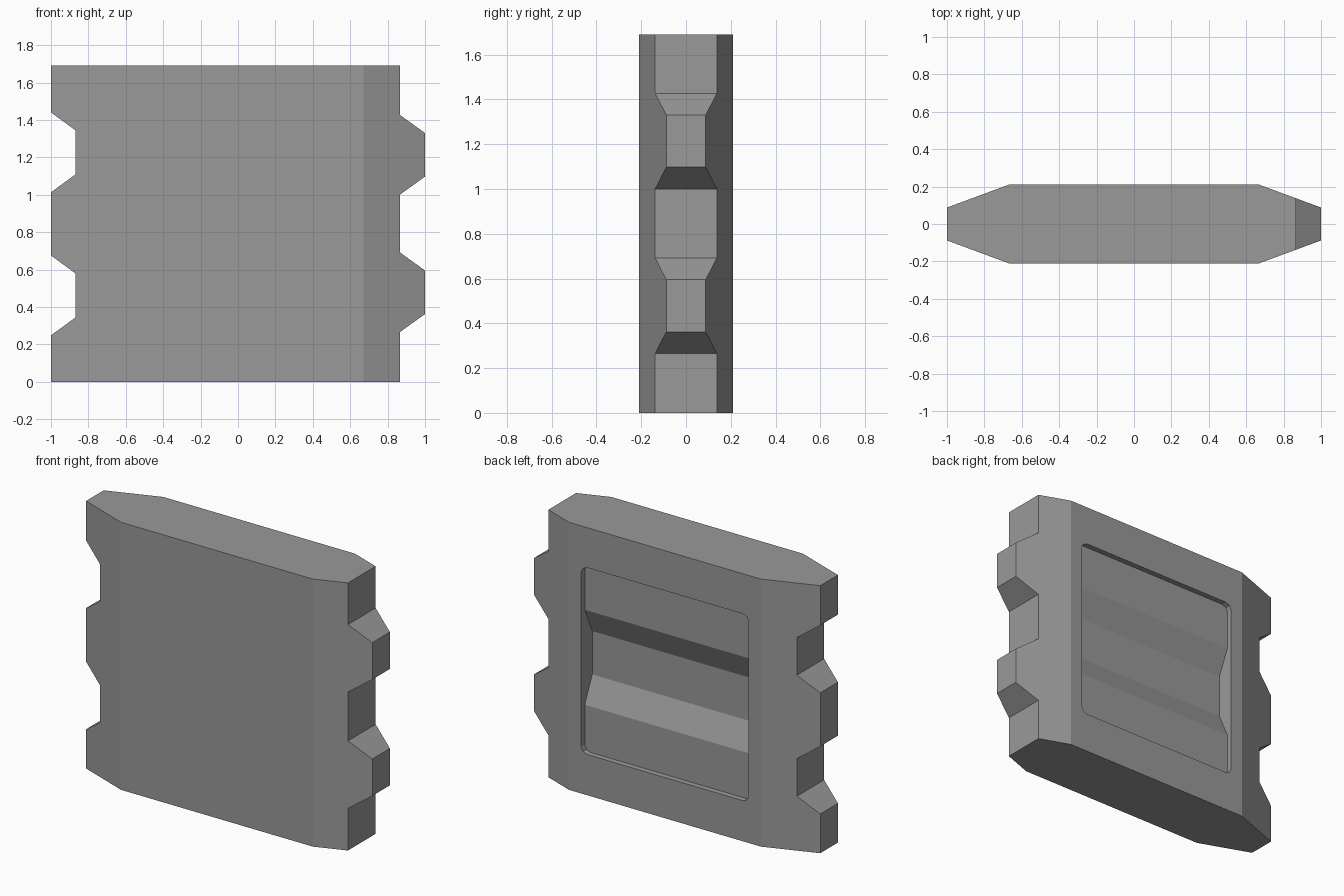
import bpy, bmesh
from mathutils import Vector

cube = bpy.data.objects.get("Cube")
if cube:
    bpy.data.objects.remove(cube, do_unlink=True)

grey = bpy.data.materials.new("plain_grey")
grey.use_nodes = True
COLOUR = (0.32, 0.32, 0.32, 1)
grey.diffuse_color = COLOUR
grey.node_tree.nodes["Principled BSDF"].inputs["Base Color"].default_value = COLOUR


def prism(name, outline, start, sweep):
    """Extrude an outline; start maps each 2D point to 3D."""
    bm = bmesh.new()
    face = bm.faces.new([bm.verts.new(start(*p)) for p in outline])
    new = bmesh.ops.extrude_face_region(bm, geom=[face])["geom"]
    bmesh.ops.translate(bm, vec=Vector(sweep),
                        verts=[v for v in new if isinstance(v, bmesh.types.BMVert)])
    bmesh.ops.recalc_face_normals(bm, faces=bm.faces)
    mesh = bpy.data.meshes.new(name)
    bm.to_mesh(mesh)
    bm.free()
    mesh.materials.append(grey)
    obj = bpy.data.objects.new(name, mesh)
    bpy.context.collection.objects.link(obj)
    return obj


def boolean(target, cutter, operation):
    mod = target.modifiers.new(cutter.name, "BOOLEAN")
    mod.operation, mod.object, mod.solver = operation, cutter, "EXACT"
    cutter.hide_render = True
    cutter.hide_set(True)
    bpy.context.view_layer.objects.active = target
    bpy.ops.object.modifier_apply(modifier=mod.name)
    bpy.data.objects.remove(cutter, do_unlink=True)


HEIGHT, HALF_DEPTH = 1.69, 0.21
SHOULDER = 0.865

# Panel outline: tabs up one side, matching notches down the other
outline = [(-1, 0), (SHOULDER, 0)]
for z in (0.265, 1.0):
    outline += [(SHOULDER, z), (1, z + 0.097), (1, z + 0.33), (SHOULDER, z + 0.427)]
outline += [(SHOULDER, HEIGHT), (-1, HEIGHT)]
for z in (1.44, 0.675):
    outline += [(-1, z), (-0.87, z - 0.095), (-0.87, z - 0.332), (-1, z - 0.427)]
panel = prism("panel", outline, lambda x, z: (x, -0.4, z), (0, 0.8, 0))

# Tapered plan shape narrows both ends
quarter = [(1.0, 0.088), (0.67, HALF_DEPTH)]
side = quarter + [(-x, y) for x, y in reversed(quarter)]
plan = side + [(-x, -y) for x, y in side]
boolean(panel, prism("taper", plan, lambda x, y: (x, y, -0.1), (0, 0, 2)), "INTERSECT")

# Shallow recess in the back with clipped, rounded corners
W, LOW, HIGH = 0.585, 0.257, 1.437
MID, TALL = (LOW + HIGH) / 2, (HIGH - LOW) / 2
R = 0.04
corner = [(W, TALL - R), (W - R * 0.3, TALL - R * 0.3), (W - R, TALL)]
half = corner + [(-x, z) for x, z in reversed(corner)]
loop = half + [(-x, -z) for x, z in half]
boolean(panel, prism("recess", loop, lambda x, z: (x, HALF_DEPTH - 0.035, z + MID),
                     (0, 0.2, 0)), "DIFFERENCE")

# Sloped groove running across the recess floor
floor = HALF_DEPTH - 0.035
groove = [(floor + 0.1, -0.3), (floor, -0.3), (floor - 0.075, -0.137),
          (floor - 0.075, 0.137), (floor, 0.3), (floor + 0.1, 0.3)]
boolean(panel, prism("groove", groove, lambda y, z: (-W, y, z + MID),
                     (2 * W, 0, 0)), "DIFFERENCE")
